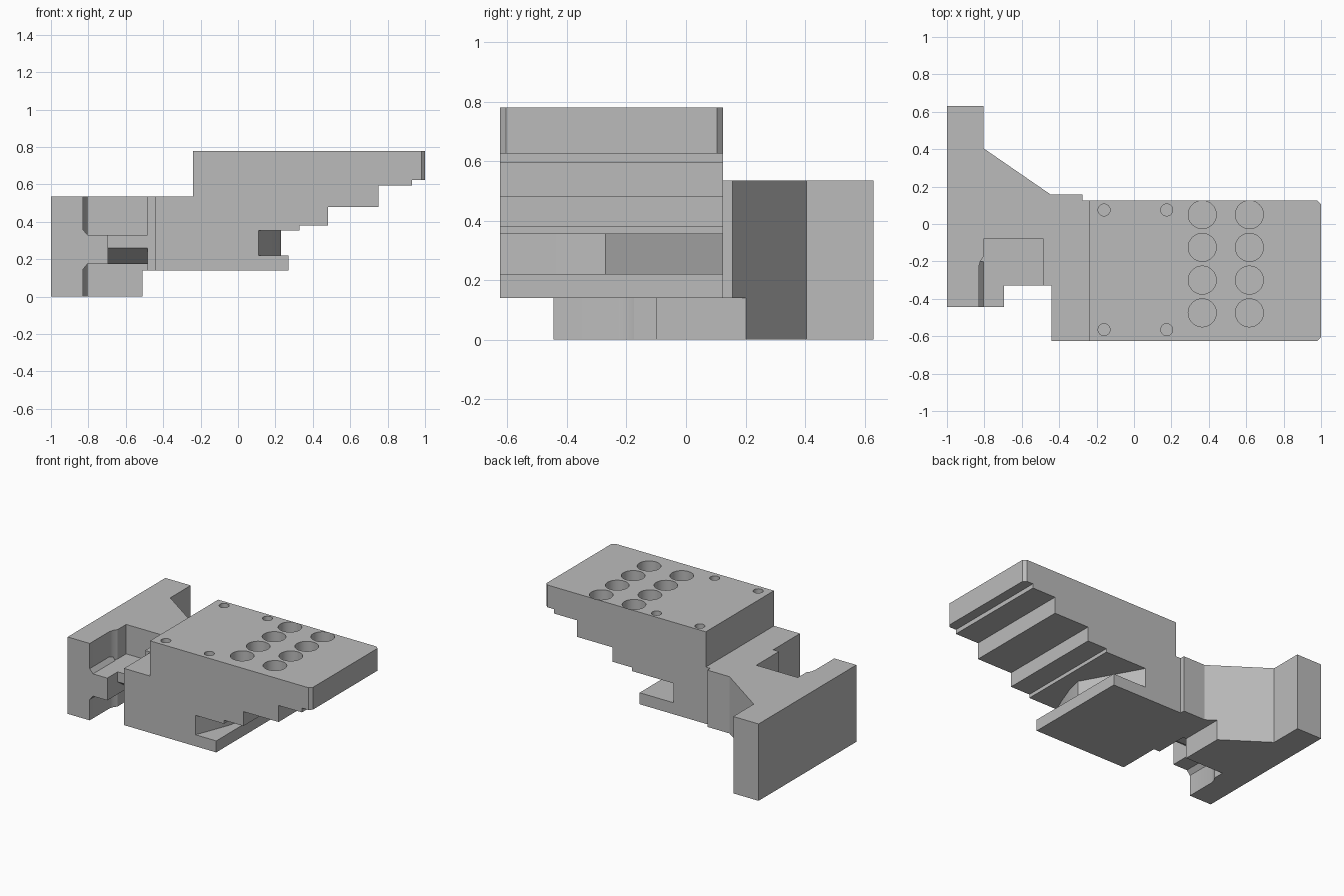
import bpy, bmesh, math
from mathutils import Vector

cube = bpy.data.objects.get("Cube")
if cube:
    bpy.data.objects.remove(cube, do_unlink=True)

grey = bpy.data.materials.new("plain_grey")
grey.use_nodes = True
colour = (0.5, 0.5, 0.5, 1)
grey.diffuse_color = colour
grey.node_tree.nodes["Principled BSDF"].inputs["Base Color"].default_value = colour


def prism(name, points, low, high, axis="Z"):
    """Extrude a closed outline along the named axis."""
    place = {"X": lambda a, b, h: (h, a, b),
             "Y": lambda a, b, h: (a, h, b),
             "Z": lambda a, b, h: (a, b, h)}[axis]
    bm = bmesh.new()
    face = bm.faces.new([bm.verts.new(place(a, b, low)) for a, b in points])
    grown = bmesh.ops.extrude_face_region(bm, geom=[face])["geom"]
    verts = [v for v in grown if isinstance(v, bmesh.types.BMVert)]
    bmesh.ops.translate(bm, verts=verts, vec=Vector(place(0, 0, high - low)))
    bmesh.ops.recalc_face_normals(bm, faces=bm.faces)
    mesh = bpy.data.meshes.new(name)
    bm.to_mesh(mesh)
    bm.free()
    mesh.materials.append(grey)
    obj = bpy.data.objects.new(name, mesh)
    bpy.context.collection.objects.link(obj)
    return obj


def circle(x, y, r, sides=32):
    return [(x + r * math.cos(math.tau * i / sides),
             y + r * math.sin(math.tau * i / sides)) for i in range(sides)]


def rect(x0, y0, x1, y1):
    return [(x0, y0), (x1, y0), (x1, y1), (x0, y1)]


def finish(obj, cutters):
    """Cut all helpers from the part, apply, and shade its curves."""
    bpy.ops.object.select_all(action="DESELECT")
    obj.select_set(True)
    bpy.context.view_layer.objects.active = obj
    for cutter in cutters:
        cutter.hide_render = True
        mod = obj.modifiers.new("cut", "BOOLEAN")
        mod.operation = "DIFFERENCE"
        mod.solver = "EXACT"
        mod.object = cutter
        bpy.ops.object.modifier_apply(modifier=mod.name)
        bpy.data.objects.remove(cutter, do_unlink=True)
    bpy.ops.object.shade_smooth_by_angle(angle=math.radians(25))


# Stepped main block
front, back = -0.625, 0.125
body = prism("stepped_block", [
    (-0.44, 0.14), (0.27, 0.14), (0.27, 0.355), (0.33, 0.355), (0.33, 0.38),
    (0.48, 0.38), (0.48, 0.48), (0.75, 0.48), (0.75, 0.595), (0.93, 0.595),
    (0.93, 0.625), (1, 0.625), (1, 0.78), (-0.24, 0.78), (-0.24, 0.535),
    (-0.44, 0.535)], front, back, "Y")

# Side slot with a bulged inner wall
body_cuts = [prism("slot_cutter", [
    (0.09, -0.68), (0.11, front), (0.16, -0.5), (0.205, -0.38), (0.23, -0.27),
    (0.01, back), (-0.02, 0.18), (0.3, 0.18), (0.3, -0.68)], 0.22, 0.355)]

# Round sockets and small corner holes in the top
for x in (0.365, 0.617):
    for y in (0.05, -0.125, -0.3, -0.475):
        body_cuts.append(prism("socket_cutter", circle(x, y, 0.075), 0.63, 0.9))
for x in (-0.16, 0.175):
    for y in (0.075, -0.565):
        body_cuts.append(prism("hole_cutter", circle(x, y, 0.032), 0.63, 0.9))

# Small chamfers on the tip corners
for y, side in ((front, -1), (back, 1)):
    body_cuts.append(prism("chamfer_cutter", [
        (0.97, y + 0.01 * side), (1.01, y - 0.03 * side),
        (1.01, y + 0.01 * side)], 0.5, 0.9))
finish(body, body_cuts)

# Side bracket with a long end wall and a tapered web
bracket = prism("side_bracket", [
    (-1, 0.63), (-0.805, 0.63), (-0.805, 0.405), (-0.445, 0.157),
    (-0.275, 0.157), (-0.275, back), (-0.44, back), (-0.44, -0.33),
    (-0.695, -0.33), (-0.695, -0.445), (-1, -0.445)], 0, 0.535)


def pocket(name, depth, low, high):
    return prism(name, [
        (-0.83, -0.5), (-0.83, -0.23), (-0.822, -0.2), (-0.805, -0.175),
        (-0.805, depth), (-0.485, depth), (-0.485, -0.5)], low, high)


bracket_cuts = [
    prism("underside_cutter", rect(-0.51, -0.6, -0.2, 0.4), -0.1, 0.14),
    pocket("upper_pocket_cutter", -0.08, 0.33, 0.6),
    pocket("lower_pocket_cutter", -0.1, -0.1, 0.175),
    # Sloping underside of the middle tongue
    prism("tongue_cutter", [(-0.36, 0.26), (-0.33, 0.26), (-0.2, 0.17),
                            (-0.36, 0.17)], -0.695, -0.485, "X"),
]
finish(bracket, bracket_cuts)

# Sloped fillets where the tongue meets the end wall
for name, z, tip in (("upper_fillet", 0.33, 0.36), ("lower_fillet", 0.175, 0.145)):
    finish(prism(name, [(-0.83, z), (-0.805, z), (-0.83, tip)],
                 -0.445, -0.2, "Y"), [])
